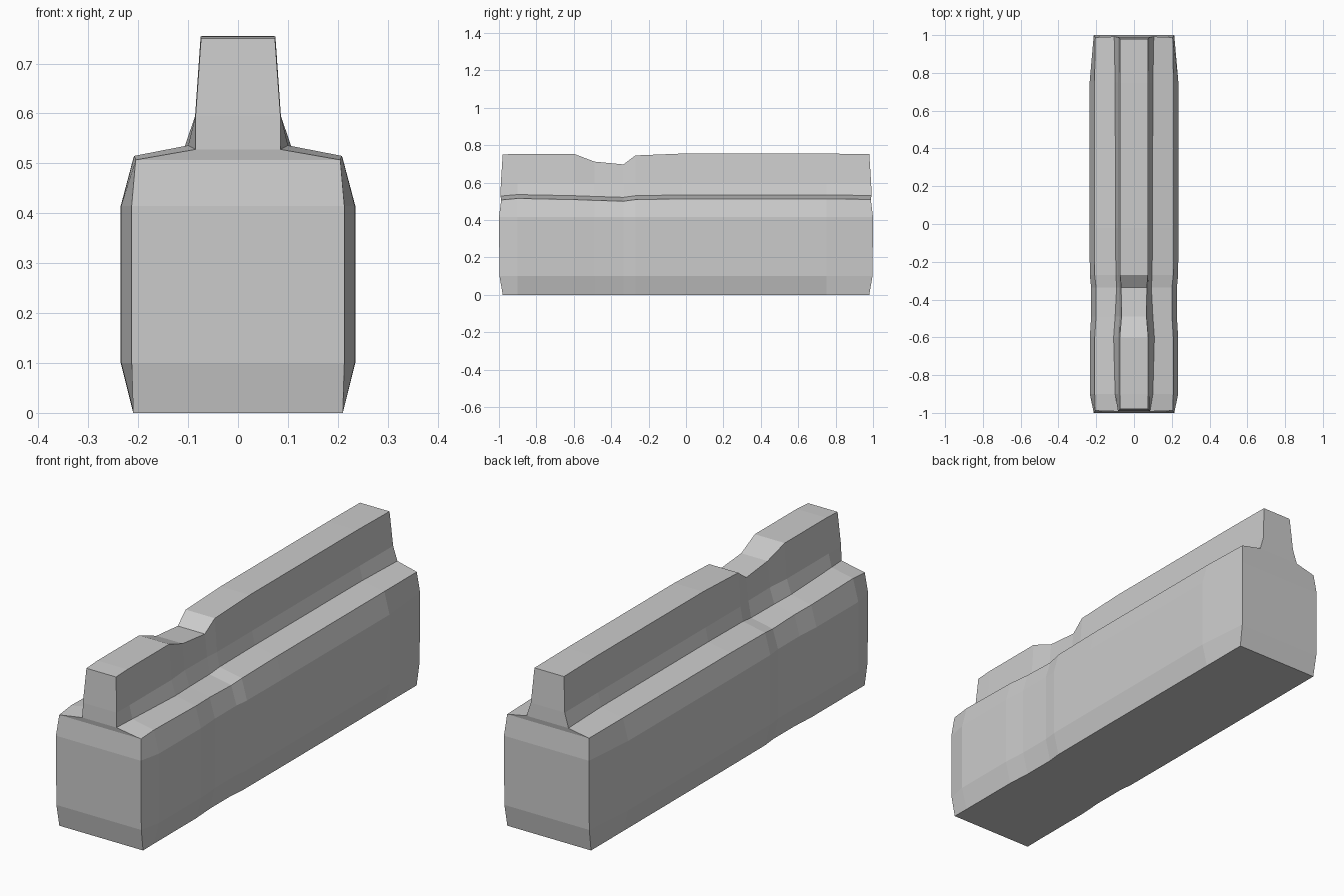
import bpy, bmesh

if "Cube" in bpy.data.objects:
    bpy.data.objects.remove(bpy.data.objects["Cube"])

# Stations along the block: y, body half-width, neck foot half-width,
# neck top half-width, shoulder height, top height
STATIONS = [
    (-0.98, 0.213, 0.085, 0.074, 0.507, 0.750),
    (-0.90, 0.234, 0.100, 0.075, 0.515, 0.754),
    (-0.60, 0.234, 0.108, 0.075, 0.509, 0.754),
    (-0.49, 0.227, 0.100, 0.066, 0.505, 0.712),
    (-0.335, 0.227, 0.092, 0.068, 0.500, 0.697),
    (-0.27, 0.234, 0.096, 0.073, 0.509, 0.745),
    (-0.02, 0.235, 0.098, 0.073, 0.513, 0.755),
    (0.75, 0.235, 0.100, 0.073, 0.513, 0.755),
    (0.98, 0.213, 0.105, 0.074, 0.510, 0.752),
]
# How far the end faces bulge at each profile level
END_BULGE = [0, 0.017, 0.02, 0.008, 0.012, 0.010, 0]


def half_profile(w, foot, top, shoulder, height):
    """Right half of the cross-section, bottom to top."""
    return [(w - 0.025 if w > 0.22 else w - 0.003, 0.0), (w, 0.10), (w, 0.415),
            (w - 0.026 if w > 0.22 else w - 0.008, shoulder),
            (foot, shoulder + 0.021), (top + 0.011, 0.595), (top, height)]


bm = bmesh.new()
rings = []
for i, (y, *dims) in enumerate(STATIONS):
    sign = -1 if i == 0 else 1 if i == len(STATIONS) - 1 else 0
    pts = half_profile(*dims)
    right = [bm.verts.new((x, y + sign * b, z)) for (x, z), b in zip(pts, END_BULGE)]
    left = [bm.verts.new((-x, y + sign * b, z)) for (x, z), b in zip(pts, END_BULGE)]
    rings.append(right + left[::-1])

# Skin between stations
n = len(rings[0])
for a, b in zip(rings, rings[1:]):
    for k in range(n):
        j = (k + 1) % n
        bm.faces.new((a[k], a[j], b[j], b[k]))

# End faces, one strip per level
for ring in (rings[0], rings[-1]):
    for k in range(n // 2 - 1):
        bm.faces.new((ring[k], ring[k + 1], ring[n - 2 - k], ring[n - 1 - k]))

bmesh.ops.recalc_face_normals(bm, faces=bm.faces)
mesh = bpy.data.meshes.new("ridged_block")
bm.to_mesh(mesh)
bm.free()
block = bpy.data.objects.new("ridged_block", mesh)
bpy.context.collection.objects.link(block)
